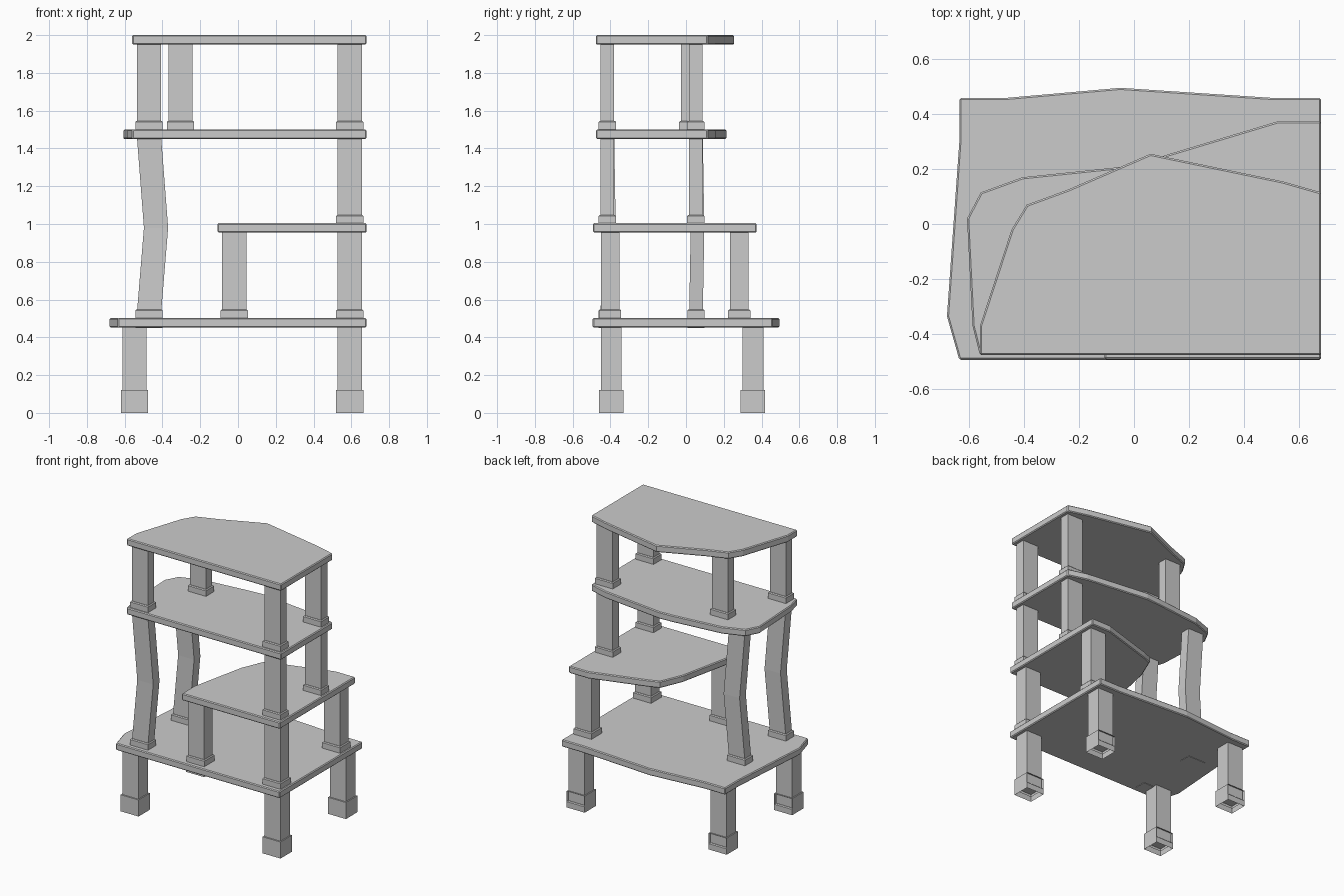
import bpy, bmesh

if "Cube" in bpy.data.objects:
    bpy.data.objects.remove(bpy.data.objects["Cube"])


def finish(bm, name):
    bmesh.ops.recalc_face_normals(bm, faces=bm.faces)
    me = bpy.data.meshes.new(name)
    bm.to_mesh(me)
    bm.free()
    ob = bpy.data.objects.new(name, me)
    bpy.context.collection.objects.link(ob)
    return ob


def loft(bm, rings):
    """Skin a stack of vertex rings and return the bottom cap."""
    vs = [[bm.verts.new(p) for p in r] for r in rings]
    n = len(vs[0])
    for a, b in zip(vs, vs[1:]):
        for i in range(n):
            j = (i + 1) % n
            bm.faces.new((a[i], a[j], b[j], b[i]))
    bm.faces.new(vs[-1])
    return bm.faces.new(vs[0][::-1])


def rect(x, y, z, hx, hy):
    return [(x - hx, y - hy, z), (x + hx, y - hy, z),
            (x + hx, y + hy, z), (x - hx, y + hy, z)]


def shelf(name, outline, top):
    bm = bmesh.new()
    loft(bm, [[(x, y, z) for x, y in outline] for z in (top - 0.05, top)])
    ob = finish(bm, name)
    bev = ob.modifiers.new("soft_edge", 'BEVEL')
    bev.width = 0.006
    bev.segments = 1
    bev.limit_method = 'ANGLE'
    bev.angle_limit = 1.0


def leg(name, x, y, hy, z0, z1, bend=(0, 0), sink=0):
    # post, with an optional kink half way up
    bm = bmesh.new()
    hx = 0.064
    rings = [rect(x, y, z0 + 0.03, hx, hy)]
    if bend[0]:
        rings.append(rect(x + bend[0], y + bend[1], (z0 + z1) / 2, hx, hy))
    rings.append(rect(x, y, z1, hx, hy))
    cap = loft(bm, rings)
    bmesh.ops.delete(bm, geom=[cap], context='FACES_ONLY')
    finish(bm, name)
    # collar at the base, hollow underneath
    bm = bmesh.new()
    f = hy + 0.01
    zb = z0 - sink
    low = loft(bm, [rect(x, y, zb, 0.072, f), rect(x, y, z0 + 0.042, 0.072, f),
                    rect(x, y, z0 + 0.048, 0.066, f - 0.006)])
    if z0 == 0:
        bmesh.ops.inset_region(bm, faces=[low], thickness=0.024)
        top = [v for v in low.verts]
        bore = bmesh.ops.extrude_discrete_faces(bm, faces=[low])["faces"][0]
        bmesh.ops.translate(bm, verts=bore.verts, vec=(0, 0, 0.12))
        # open the collar's roof so the bore runs up into the post
        roof = max(bm.faces, key=lambda q: q.calc_center_median().z
                   if q is not bore else -1)
        bmesh.ops.delete(bm, geom=[roof], context='FACES_ONLY')
    finish(bm, name + "_collar")


# Shelves, lowest to highest
shelf("bottom_shelf", [(-0.635, -0.494), (0.68, -0.494), (0.68, 0.458), (0.51, 0.458),
                       (-0.05, 0.495), (-0.47, 0.458), (-0.635, 0.458), (-0.635, 0.3),
                       (-0.68, -0.335)], 0.502)
shelf("half_shelf", [(-0.108, -0.492), (0.68, -0.492), (0.68, 0.374), (0.525, 0.374),
                     (0.12, 0.252), (0.05, 0.225), (-0.02, 0.06), (-0.108, -0.35)], 1.004)
shelf("upper_shelf", [(-0.56, -0.477), (0.68, -0.477), (0.68, 0.115), (0.54, 0.155),
                      (0.06, 0.214), (-0.05, 0.207), (-0.405, 0.17), (-0.557, 0.115),
                      (-0.607, 0.02), (-0.587, -0.37)], 1.5)
shelf("top_shelf", [(-0.56, -0.477), (0.68, -0.477), (0.68, 0.115), (0.54, 0.155),
                    (0.06, 0.255), (-0.24, 0.125), (-0.39, 0.07), (-0.445, -0.02),
                    (-0.56, -0.37)], 2.0)

# Four feet
for side, x in (("left", -0.548), ("right", 0.592)):
    for end, y in (("front", -0.396), ("back", 0.354)):
        leg(f"foot_{end}_{side}", x, y, 0.055, 0, 0.46)

# Legs below the half shelf
for name, x, y in (("front_left", -0.02, -0.402), ("front_right", 0.592, -0.402),
                   ("back_right", 0.592, 0.282)):
    leg("half_leg_" + name, x, y, 0.049, 0.5, 0.96)

# Tall kinked legs on the left, their collars passing through the shelf
for end, y in (("front", -0.416), ("back", 0.053)):
    leg("bent_leg_" + end, -0.471, y, 0.036, 0.5, 1.46, (0.037, 0.008), 0.051)

# Legs between half shelf and upper shelf
for end, y in (("front", -0.416), ("back", 0.051)):
    leg(f"middle_leg_{end}_right", 0.592, y, 0.036, 1.0, 1.46)

# Legs below the top shelf
for name, x, y in (("front_left", -0.471, -0.416), ("front_right", 0.592, -0.416),
                   ("back_left", -0.304, 0.01), ("back_right", 0.592, 0.051)):
    leg("top_leg_" + name, x, y, 0.036, 1.498, 1.96)
